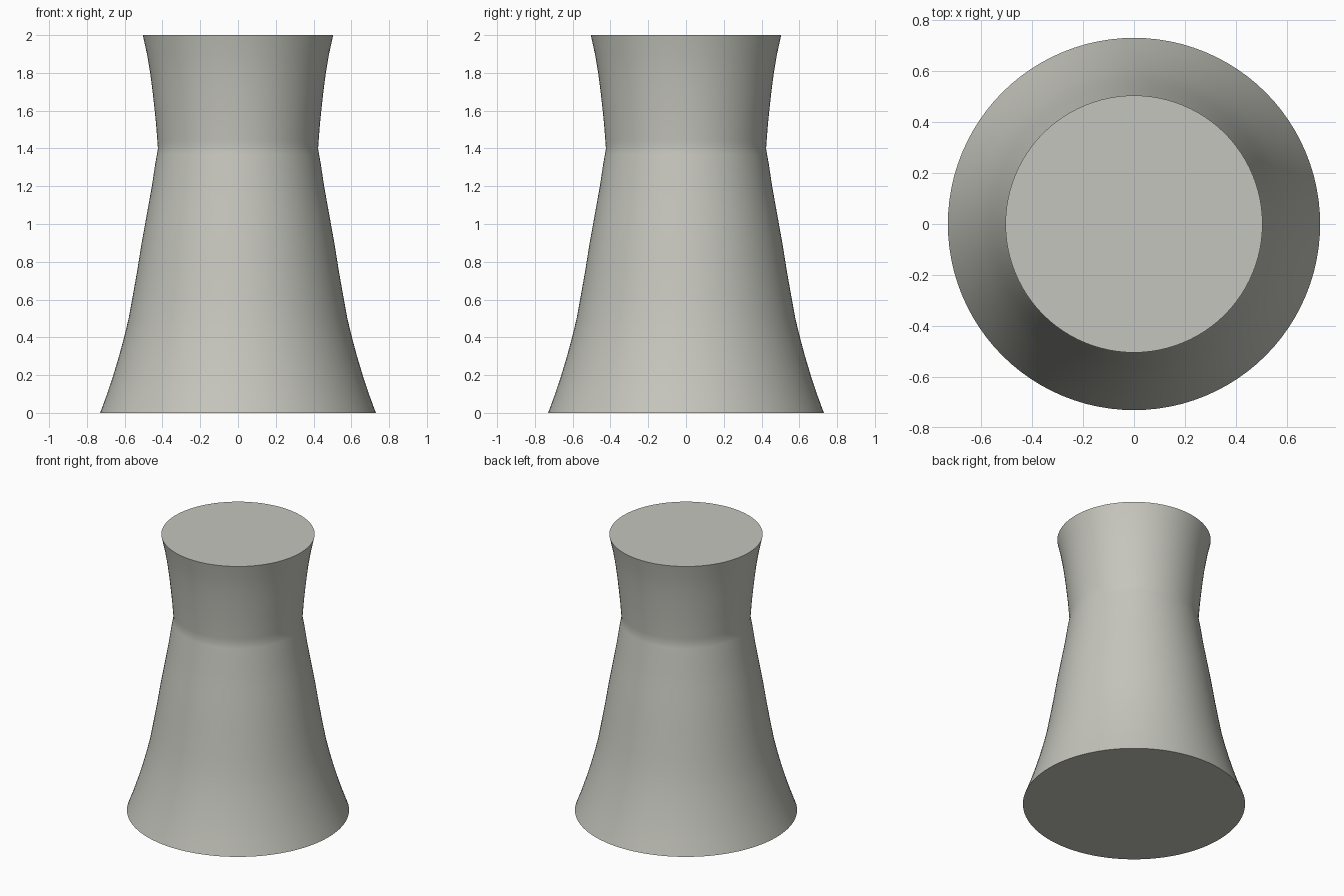
import bpy, bmesh, math

cube = bpy.data.objects.get("Cube")
if cube:
    bpy.data.objects.remove(cube, do_unlink=True)

# Concrete material
concrete = bpy.data.materials.new("pale concrete")
concrete.use_nodes = True
colour = (0.56, 0.56, 0.51, 1.0)
concrete.diffuse_color = colour
bsdf = concrete.node_tree.nodes["Principled BSDF"]
bsdf.inputs["Base Color"].default_value = colour
bsdf.inputs["Roughness"].default_value = 0.8

SEGMENTS = 96
# (radius, height): flared skirt, narrow throat, widening mouth
PROFILE = [(0.73, 0.0), (0.693, 0.1), (0.66, 0.2), (0.63, 0.3), (0.603, 0.4),
           (0.579, 0.5), (0.557, 0.62), (0.534, 0.75), (0.51, 0.9),
           (0.492, 1.0), (0.474, 1.1), (0.456, 1.2), (0.438, 1.32),
           (0.429, 1.37), (0.424, 1.4), (0.427, 1.44), (0.433, 1.52),
           (0.441, 1.6), (0.452, 1.7), (0.465, 1.8), (0.482, 1.9), (0.504, 2.0)]

# Tower body: stacked rings, closed by flat caps
bm = bmesh.new()
rings = []
for r, z in PROFILE:
    rings.append([bm.verts.new((r * math.cos(a), r * math.sin(a), z))
                  for a in (2 * math.pi * i / SEGMENTS for i in range(SEGMENTS))])
for low, high in zip(rings, rings[1:]):
    for i in range(SEGMENTS):
        j = (i + 1) % SEGMENTS
        bm.faces.new((low[i], low[j], high[j], high[i]))
bm.faces.new(rings[0][::-1])
bm.faces.new(rings[-1])

mesh = bpy.data.meshes.new("cooling_tower")
bm.to_mesh(mesh)
bm.free()
mesh.materials.append(concrete)
tower = bpy.data.objects.new("cooling_tower", mesh)
bpy.context.collection.objects.link(tower)

# Smooth walls, sharp rims
bpy.ops.object.select_all(action='DESELECT')
tower.select_set(True)
bpy.context.view_layer.objects.active = tower
bpy.ops.object.shade_smooth_by_angle(angle=math.radians(30))
